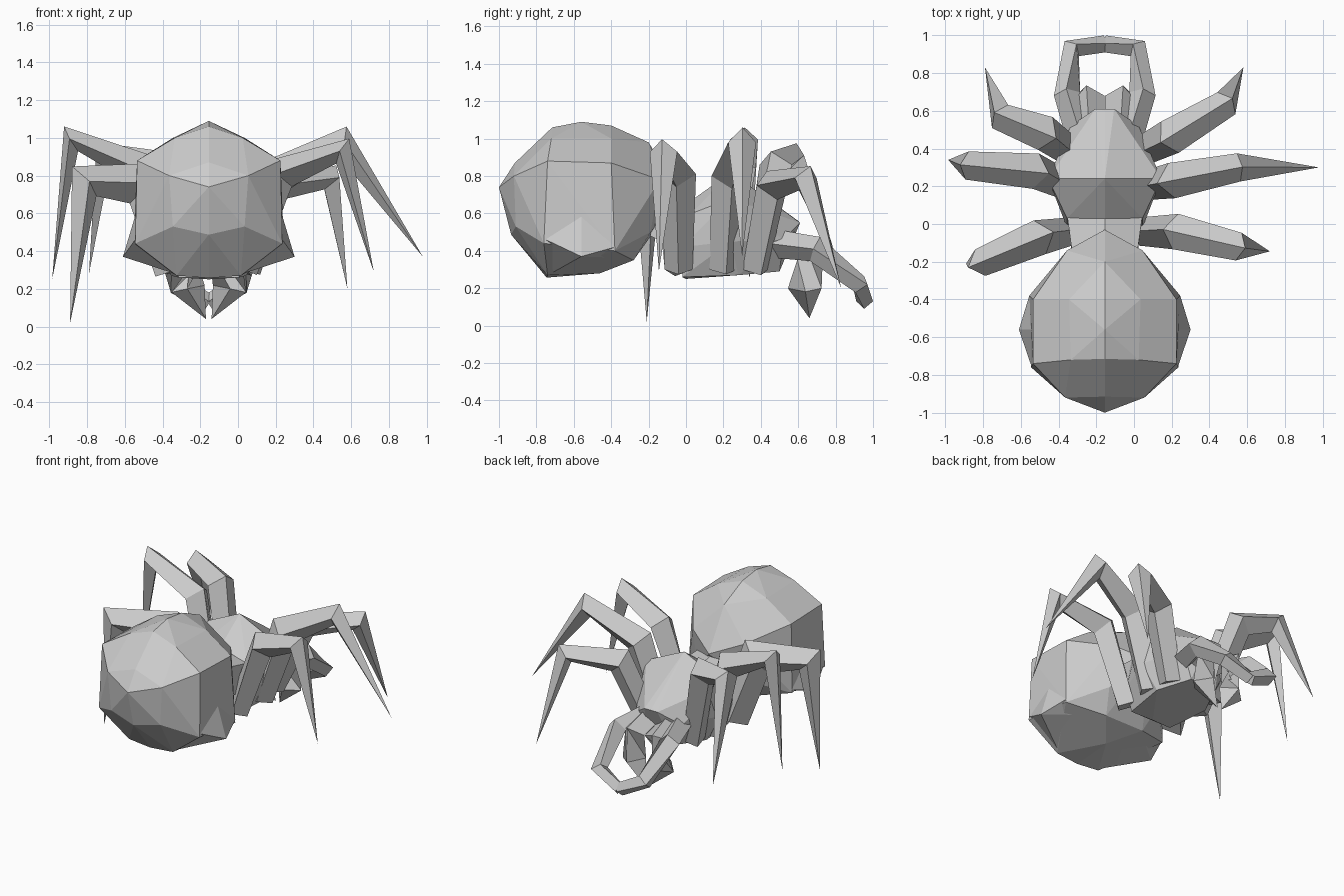
import bpy, bmesh
from mathutils import Vector

cube = bpy.data.objects.get("Cube")
if cube:
    bpy.data.objects.remove(cube, do_unlink=True)

grey = bpy.data.materials.new("plain_grey")
grey.use_nodes = True
grey.diffuse_color = (0.6, 0.6, 0.6, 1)
grey.node_tree.nodes["Principled BSDF"].inputs["Base Color"].default_value = (0.6, 0.6, 0.6, 1)

MID = -0.155  # body's mirror plane


def finish(name, bm):
    bmesh.ops.recalc_face_normals(bm, faces=bm.faces[:])
    mesh = bpy.data.meshes.new(name)
    bm.to_mesh(mesh)
    bm.free()
    mesh.materials.append(grey)
    bpy.context.collection.objects.link(bpy.data.objects.new(name, mesh))


def mirrored_hull(name, points):
    """Faceted convex body from half a set of points."""
    bm = bmesh.new()
    for x, y, z in points:
        for side in ((1, -1) if x else (1,)):
            bm.verts.new((MID + side * x, y, z))
    bmesh.ops.convex_hull(bm, input=bm.verts[:])
    bmesh.ops.dissolve_limit(bm, angle_limit=0.09, verts=bm.verts[:], edges=bm.edges[:])
    finish(name, bm)


def limb(name, path, radii, depth=1.0, pointed=True):
    """Four-sided tapering limb with a ridge along the top."""
    pts = [Vector(p) for p in path]
    bm = bmesh.new()
    rings = []
    for i, (p, r) in enumerate(zip(pts, radii)):
        if pointed and i == len(pts) - 1:
            break
        before = (p - pts[i - 1]).normalized() if i else Vector()
        after = (pts[i + 1] - p).normalized() if i < len(pts) - 1 else Vector()
        along = (before + after).normalized()
        side = along.cross(Vector((0, 0, 1))).normalized()
        up = side.cross(along) * depth
        rings.append([bm.verts.new(p + d * r) for d in (side, up, -side, -up)])
    for a, b in zip(rings, rings[1:]):
        for k in range(4):
            n = (k + 1) % 4
            bm.faces.new((a[k], a[n], b[n], b[k]))
    bm.faces.new(rings[0])
    if pointed:
        tip = bm.verts.new(pts[-1])
        for k in range(4):
            bm.faces.new((rings[-1][k], rings[-1][(k + 1) % 4], tip))
    else:
        bm.faces.new(rings[-1])
    finish(name, bm)


# Abdomen: large faceted bulb
mirrored_hull("abdomen", [
    (0, -1, .74), (0, -.935, .487), (0, -.745, .257), (0, -.915, .87),
    (0, -.715, 1.06), (0, -.56, 1.09), (0, -.4, 1.07), (0, -.2, .98), (0, -.03, .7),
    (.21, -.92, .8), (.19, -.91, .53), (.17, -.74, .27), (.18, -.72, 1), (.19, -.4, 1),
    (.38, -.74, .88), (.39, -.76, .44), (.38, -.4, .87), (.39, -.4, .6),
    (.4, -.56, .6), (.4, -.38, .4),
    (.2, -.14, .78), (.2, -.19, .5), (.15, -.28, .35), (0, -.46, .28)])

# Flared lower rim of the abdomen
mirrored_hull("abdomen_flare", [
    (.39, -.75, .46), (.38, -.56, .62), (.4, -.38, .42),
    (.455, -.56, .37), (.18, -.72, .28), (.15, -.3, .36), (0, -.46, .285)])

# Thorax and head: ridge across the middle, tapering forward
mirrored_hull("thorax", [
    (0, .24, .82), (.3, .24, .68), (.29, .24, .45),
    (.2, .03, .6), (0, .03, .67), (.2, -.02, .42), (0, 0, .25),
    (.16, -.02, .26), (.2, .28, .27), (.1, .5, .29),
    (.18, .52, .46), (.05, .61, .55), (0, .6, .56)])

# Short neck between thorax and abdomen
mirrored_hull("neck", [
    (.2, .05, .6), (0, .05, .66), (.17, -.17, .64), (0, -.17, .7),
    (.17, -.19, .48), (.2, .05, .36)])

# Legs: blade depth, then root, shoulder joint, knee and pointed foot
legs = {
    "front_left_leg": (1, [(.01, .37, .3), (.19, .46, .75), (.49, .64, .79), (.58, .83, .2)]),
    "middle_left_leg": (1.1, [(.04, .2, .3), (.2, .23, .8), (.555, .3, .98), (.98, .3, .37)]),
    "back_left_leg": (1, [(.03, -.04, .3), (.22, -.04, .81), (.555, -.12, .93), (.72, -.145, .29)]),
    "front_right_leg": (1, [(-.32, .37, .3), (-.47, .48, .86), (-.71, .57, .91), (-.79, .83, .28)]),
    "middle_right_leg": (1, [(-.35, .2, .3), (-.52, .28, .84), (-.885, .31, .995), (-.985, .34, .25)]),
    "back_right_leg": (1.4, [(-.34, -.04, .3), (-.5, -.07, .76), (-.815, -.205, .77), (-.89, -.21, .02)]),
}
for name, (depth, path) in legs.items():
    limb(name, path, (.075, .095, .075, 0), depth)

# Feelers bending in to meet in front, and fangs under the head
for label, s in (("left", 1), ("right", -1)):
    limb(label + "_feeler",
         [(MID + s * x, y, z) for x, y, z in
          ((.1, .38, .45), (.2, .69, .41), (.175, .93, .22), (0, .955, .13))],
         (.08, .07, .055, .045), pointed=False)
    limb(label + "_fang",
         [(MID + s * x, y, z) for x, y, z in
          ((.08, .45, .46), (.085, .665, .4), (.11, .635, .2), (.015, .66, .04))],
         (.08, .085, .09, 0))
